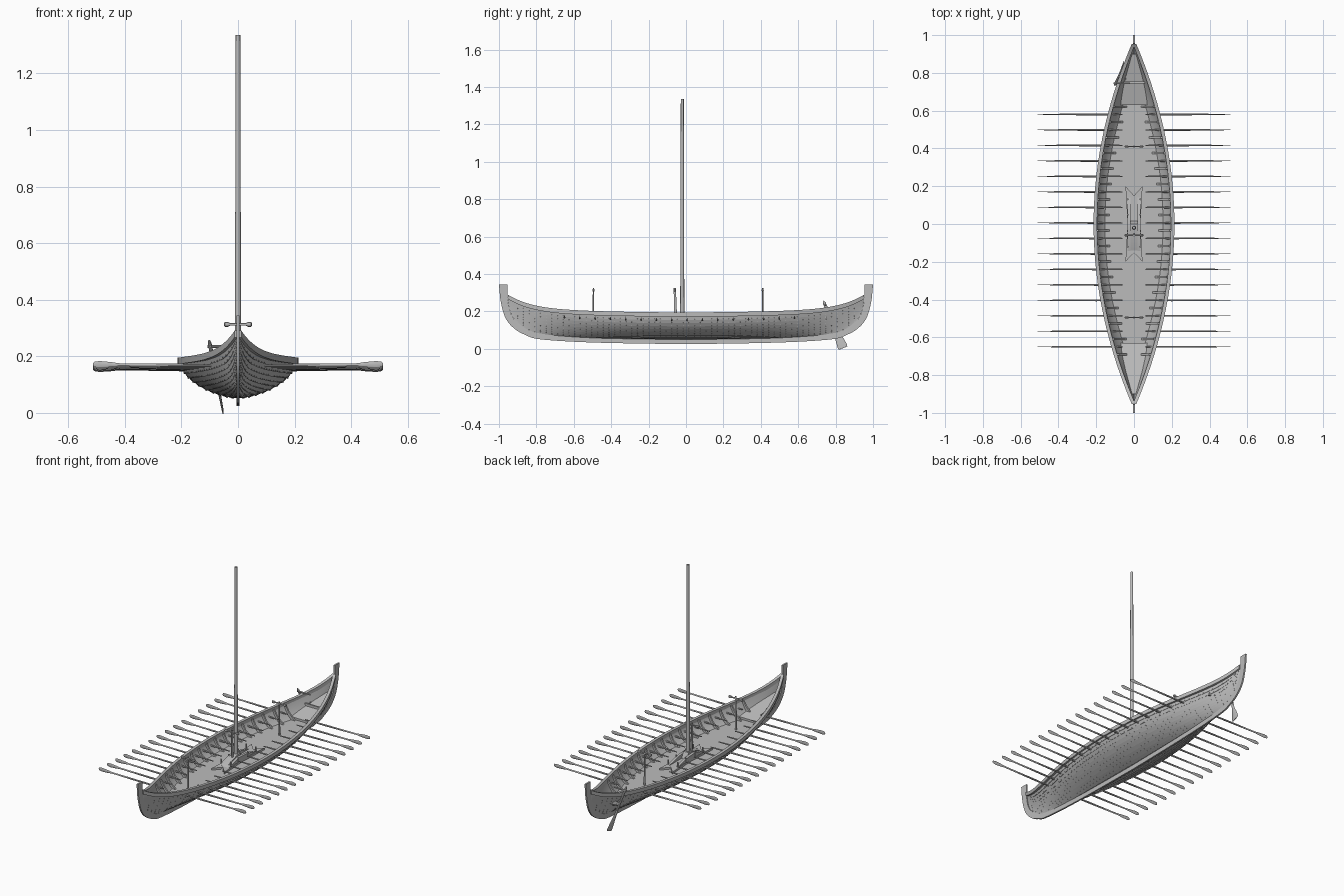
import bpy, bmesh, math
from mathutils import Vector, Matrix

if "Cube" in bpy.data.objects:
    bpy.data.objects.remove(bpy.data.objects["Cube"])

wood = bpy.data.materials.new("grey_wood")
wood.use_nodes = True
GREY = (0.5, 0.5, 0.5, 1)
wood.diffuse_color = GREY
wood.node_tree.nodes["Principled BSDF"].inputs["Base Color"].default_value = GREY


def add_rings(bm, rings, closed=True, caps=True):
    """Skin a list of point rings into a surface."""
    vs = [[bm.verts.new(p) for p in r] for r in rings]
    n = len(vs[0])
    for a, b in zip(vs, vs[1:]):
        for i in range(n if closed else n - 1):
            j = (i + 1) % n
            bm.faces.new((a[i], a[j], b[j], b[i]))
    if closed and caps:
        bm.faces.new(vs[0][::-1])
        bm.faces.new(vs[-1])


def finish(name, bm, mirror=False, angle=35):
    bmesh.ops.recalc_face_normals(bm, faces=bm.faces)
    me = bpy.data.meshes.new(name)
    bm.to_mesh(me)
    bm.free()
    me.materials.append(wood)
    for p in me.polygons:
        p.use_smooth = True
    me.set_sharp_from_angle(angle=math.radians(angle))
    ob = bpy.data.objects.new(name, me)
    bpy.context.collection.objects.link(ob)
    if mirror:
        ob.modifiers.new("mirror", 'MIRROR').use_clip = False
    return ob


def oval(c, u, v, a, b, n=8):
    """Ring of points around c in the plane of u and v."""
    c, u, v = Vector(c), Vector(u), Vector(v)
    return [c + u * a * math.cos(k * math.tau / n) + v * b * math.sin(k * math.tau / n) for k in range(n)]


X, Y, Z = Vector((1, 0, 0)), Vector((0, 1, 0)), Vector((0, 0, 1))


def post(bm, x, y, z0, z1, r0, r1, n=10):
    add_rings(bm, [oval((x, y, z0), X, Y, r0, r0, n), oval((x, y, z1), X, Y, r1, r1, n)])


def prism(bm, pts, axis, half):
    """Extrude a flat outline both ways along an axis."""
    add_rings(bm, [[Vector(p) - axis * half for p in pts], [Vector(p) + axis * half for p in pts]])


def spline(pts, steps=6):
    out = []
    ext = [pts[0]] + pts + [pts[-1]]
    for i in range(len(pts) - 1):
        p0, p1, p2, p3 = [Vector(p) for p in ext[i:i + 4]]
        for k in range(steps):
            t = k / steps
            out.append(p1 + (p2 - p0) * t / 2 + (p0 * 2 - p1 * 5 + p2 * 4 - p3) * t * t / 2
                       + (p1 * 3 - p0 - p2 * 3 + p3) * t ** 3 / 2)
    return out + [Vector(pts[-1])]


# Keel and stem curves for one end: outer edge and inner edge in (y, z)
outer = spline([(0, .025), (.47, .033), (.77, .05), (.86, .075), (.92, .11), (.965, .165), (.99, .25), (1, .345)])
inner = spline([(0, .052), (.47, .06), (.76, .08), (.84, .1), (.895, .135), (.93, .175), (.95, .24), (.955, .345)])
END = 0.953


def bottom(y):
    for a, b in zip(inner, inner[1:]):
        if b.x >= abs(y) and b.x > a.x:
            return a.y + (b.y - a.y) * (abs(y) - a.x) / (b.x - a.x)
    return inner[-1].y


def sheer(y):
    return .192 + .03 * y * y + .1 * y ** 8


def hull_x(y, z):
    """Half width of the hull: round amidships, hollow at the ends."""
    f = min(1, max(0, (z - bottom(y)) / max(.005, sheer(y) - bottom(y))))
    w = abs(y / END) ** 3
    full = math.sqrt(1 - (1 - f) ** 2) ** 1.3
    return .207 * (1 - (y / .965) ** 2) * ((1 - w) * full + w * f ** 1.2)


# Keel with both stems
bm = bmesh.new()
pairs = list(zip(outer, inner))
pairs = [(Vector((-a.x, a.y)), Vector((-b.x, b.y))) for a, b in pairs[:0:-1]] + pairs
add_rings(bm, [[(-.005, a.x, a.y), (.005, a.x, a.y), (.005, b.x, b.y), (-.005, b.x, b.y)] for a, b in pairs])
finish("keel_and_stems", bm)

# Lapped hull planking with an inner skin
STRAKES = 12
stations = [END * math.sin(math.pi * (i / 56 - .5)) for i in range(57)]


def lap_point(y, k, out=0):
    zb, zs = bottom(y), sheer(y)
    f = 1 - math.cos(math.pi / 2 * k / STRAKES)
    z = zb + (zs - zb) * f
    out *= min(1, (END - abs(y)) * 8)
    return Vector((max(0, hull_x(y, z) + out * (.3 + .7 * f)), y, z - out * (1 - f)))


bm = bmesh.new()
rings = []
for y in stations:
    ring = []
    for k in range(STRAKES):
        ring += [lap_point(y, k, .004 if k else 0), lap_point(y, k + 1)]
    ring += [lap_point(y, k, -.007) for k in range(STRAKES, -1, -1)]
    rings.append(ring)
add_rings(bm, rings, closed=False)
finish("hull_planking", bm, True, 25)

# Rivets along the laps
bm = bmesh.new()
for k in range(2, STRAKES):
    for i in range(60):
        y = -.9 + 1.8 * i / 59
        p = lap_point(y, k + .2, .0035)
        add_rings(bm, [oval(p, Y, Z, .002, .002, 4), oval(p + X * .0015 - Z * .0005, Y, Z, .001, .001, 4)])
finish("rivets", bm, True)

# Gunwale rails
bm = bmesh.new()
rings = []
for y in stations:
    h, z = hull_x(y, sheer(y)), sheer(y)
    a, b = max(0, h - .012), h + .007
    rings.append([(a, y, z - .02), (b, y, z - .02), (b, y, z + .003), (a, y, z + .003)])
add_rings(bm, rings)
finish("gunwale", bm, True)


# Deck, stepped and rising toward both ends
def deck_z(y):
    return .115 if abs(y) <= .63 else .128 + (abs(y) - .63) * .25


bm = bmesh.new()
ys = [-.9 + .03 * i for i in range(61)] + [-.6301, .6301]
rows = []
for y in sorted(ys):
    h = max(.001, hull_x(y, deck_z(y)) - .003)
    rows.append([(-h, y, deck_z(y)), (h, y, deck_z(y))])
add_rings(bm, rows, closed=False)
finish("deck", bm, angle=10)

# Cross beam by the helm
bm = bmesh.new()
h, z = hull_x(.75, .2) - .003, deck_z(.75)
prism(bm, [(-h, .745, z + .006), (h, .745, z + .006), (h, .755, z + .006), (-h, .755, z + .006)], Z, .008)
finish("helm_beam", bm)

oar_ys = [.58 - .082 * i for i in range(16)]

# Side knees between the oars
bm = bmesh.new()
for y in [.621 - .082 * i for i in range(17)]:
    z0, z1 = deck_z(y), sheer(y) - .01
    zm = (z0 + z1) / 2
    a, m, b = [hull_x(y, z) - .003 for z in (z0, zm, z1)]
    prism(bm, [(a - .03, y, z0), (a, y, z0), (m, y, zm), (b, y, z1), (b - .014, y, z1), (m - .018, y, zm)], Y, .005)
finish("side_knees", bm, True)

# Oars
bm = bmesh.new()
shape = [(.06, .003, .003), (.09, .004, .004), (.2, .005, .006), (.42, .0035, .005),
         (.45, .002, .009), (.49, .0015, .012), (.508, .0015, .009), (.512, .001, .004)]
for y in oar_ys:
    z = .153 + .035 * y * y
    add_rings(bm, [oval((x, y, z + .012 * (x - .2)), Y, Z, a, b) for x, a, b in shape])
finish("oars", bm, True)

# Mast
bm = bmesh.new()
post(bm, 0, -.02, .06, 1.336, .0115, .008, 16)
finish("mast", bm)

# Mast partner: forked plate, side rails, wedge and pegs
bm = bmesh.new()
for s in (-1, 1):
    prism(bm, [(0, -.15, .12), (s * .045, -.2, .12), (s * .034, 0, .12), (s * .045, .2, .12), (0, .15, .12)], Z, .007)
    prism(bm, [(s * .027, -.17, .12), (s * .027, -.04, .155), (s * .027, .04, .15), (s * .027, .17, .12)], X, .008)
    for y in (-.12, -.045, .05, .13):
        post(bm, s * .033, y, .12, .158, .005, .005, 8)
prism(bm, [(0, -.16, .12), (0, -.03, .165), (0, .0, .165), (0, .02, .12)], X, .018)
finish("mast_partner", bm)

# Spar stands with knobbed crossbars
bm = bmesh.new()
for y, wide in ((-.495, .005), (-.06, .009), (.41, .005)):
    add_rings(bm, [oval((0, y + .006 * (wide > .005), .11), X, Y, .006, wide, 10),
                   oval((0, y, .325), X, Y, .005, wide * .7, 10)])
    bar = [(-.05, .003), (-.046, .009), (-.036, .009), (-.029, .005)]
    bar += [(-x, r) for x, r in bar[::-1]]
    add_rings(bm, [oval((x, y, .313), Y, Z, r * .7, r) for x, r in bar])
finish("spar_stands", bm)

# Steering oar on the right quarter
bm = bmesh.new()
top, low = Vector((-.102, .735, .256)), Vector((-.053, .84, .004))
axis = (low - top).normalized()
chord = Vector((0, .92, .38)).normalized()
flat = axis.cross(chord).normalized()
for_shape = [(0, .004, .004), (.05, .008, .007), (.5, .007, .006), (.65, .012, .005),
             (.82, .022, .004), (.97, .027, .003), (1, .024, .002)]
add_rings(bm, [oval(top.lerp(low, t), chord, flat, a, b, 10) for t, a, b in for_shape])
finish("steering_oar", bm)

# Tiller and the boss that holds the steering oar
bm = bmesh.new()
add_rings(bm, [oval((x, .745, .235), Y, Z, r, r) for x, r in ((-.108, .005), (-.07, .005), (-.045, .004), (-.02, .004))])
add_rings(bm, [oval((x, .779, .155), Y, Z, r, r, 10) for x, r in ((-.082, .009), (-.04, .016))])
finish("tiller_and_boss", bm)
